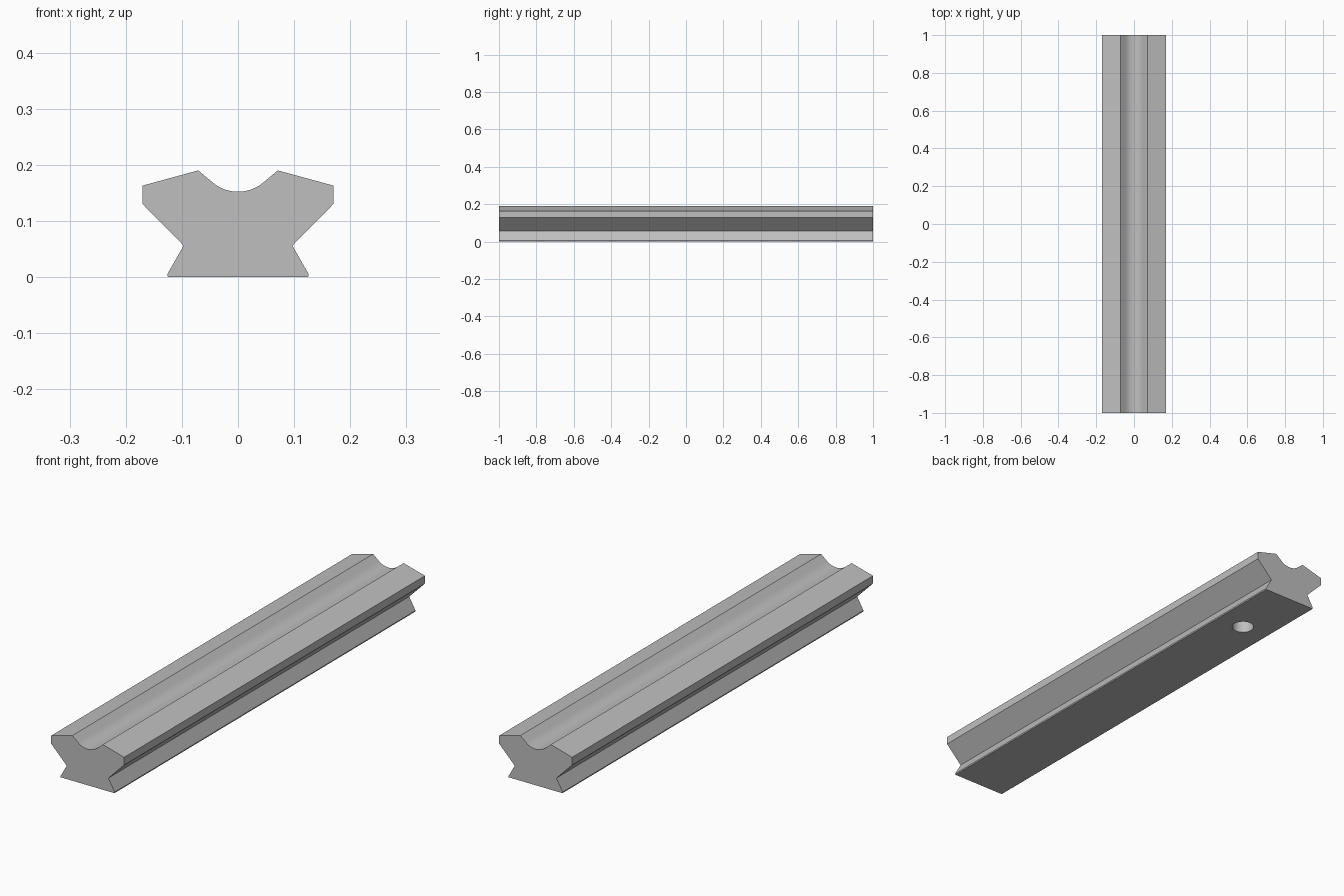
import bpy, bmesh, math

if "Cube" in bpy.data.objects:
    bpy.data.objects.remove(bpy.data.objects["Cube"])

LENGTH = 2.0

steel = bpy.data.materials.new("steel grey")
steel.diffuse_color = (0.52, 0.52, 0.52, 1)
steel.use_nodes = True
steel.node_tree.nodes["Principled BSDF"].inputs["Base Color"].default_value = steel.diffuse_color

# Half profile: foot, waist, shoulder and lip
half = [(0.125, 0), (0.126, 0.005), (0.097, 0.056),
        (0.170, 0.130), (0.170, 0.163), (0.071, 0.190)]

# Groove: straight flank running into a round bottom
R, SWEEP, N = 0.070, math.radians(42), 10
for i in range(N):
    a = SWEEP * (1 - i / N)
    half.append((R * math.sin(a), 0.152 + R * (1 - math.cos(a))))
profile = half + [(0, 0.152)] + [(-x, z) for x, z in reversed(half)]

# Rail body: profile extruded along y
bm = bmesh.new()
end = bm.faces.new([bm.verts.new((x, -LENGTH / 2, z)) for x, z in profile])
ext = bmesh.ops.extrude_face_region(bm, geom=[end])
bmesh.ops.translate(bm, vec=(0, LENGTH, 0),
                    verts=[v for v in ext["geom"] if isinstance(v, bmesh.types.BMVert)])
bmesh.ops.recalc_face_normals(bm, faces=bm.faces)
mesh = bpy.data.meshes.new("support_rail")
bm.to_mesh(mesh)
bm.free()
mesh.materials.append(steel)
rail = bpy.data.objects.new("support_rail", mesh)
bpy.context.collection.objects.link(rail)

# Blind mounting hole in the underside
DEPTH = 0.10
bpy.ops.mesh.primitive_cylinder_add(vertices=32, radius=0.044, depth=2 * DEPTH,
                                    location=(0, 0.70, 0))
cutter = bpy.context.object
cutter.name = "hole_cutter"
cutter.data.materials.append(steel)
hole = rail.modifiers.new("mounting_hole", "BOOLEAN")
hole.operation = "DIFFERENCE"
hole.solver = "EXACT"
hole.object = cutter
bpy.context.view_layer.objects.active = rail
bpy.ops.object.select_all(action="DESELECT")
rail.select_set(True)
bpy.ops.object.modifier_apply(modifier=hole.name)
bpy.data.objects.remove(cutter)

# Smooth groove and bore, crisp edges elsewhere
bpy.ops.object.shade_smooth_by_angle(angle=math.radians(15))
